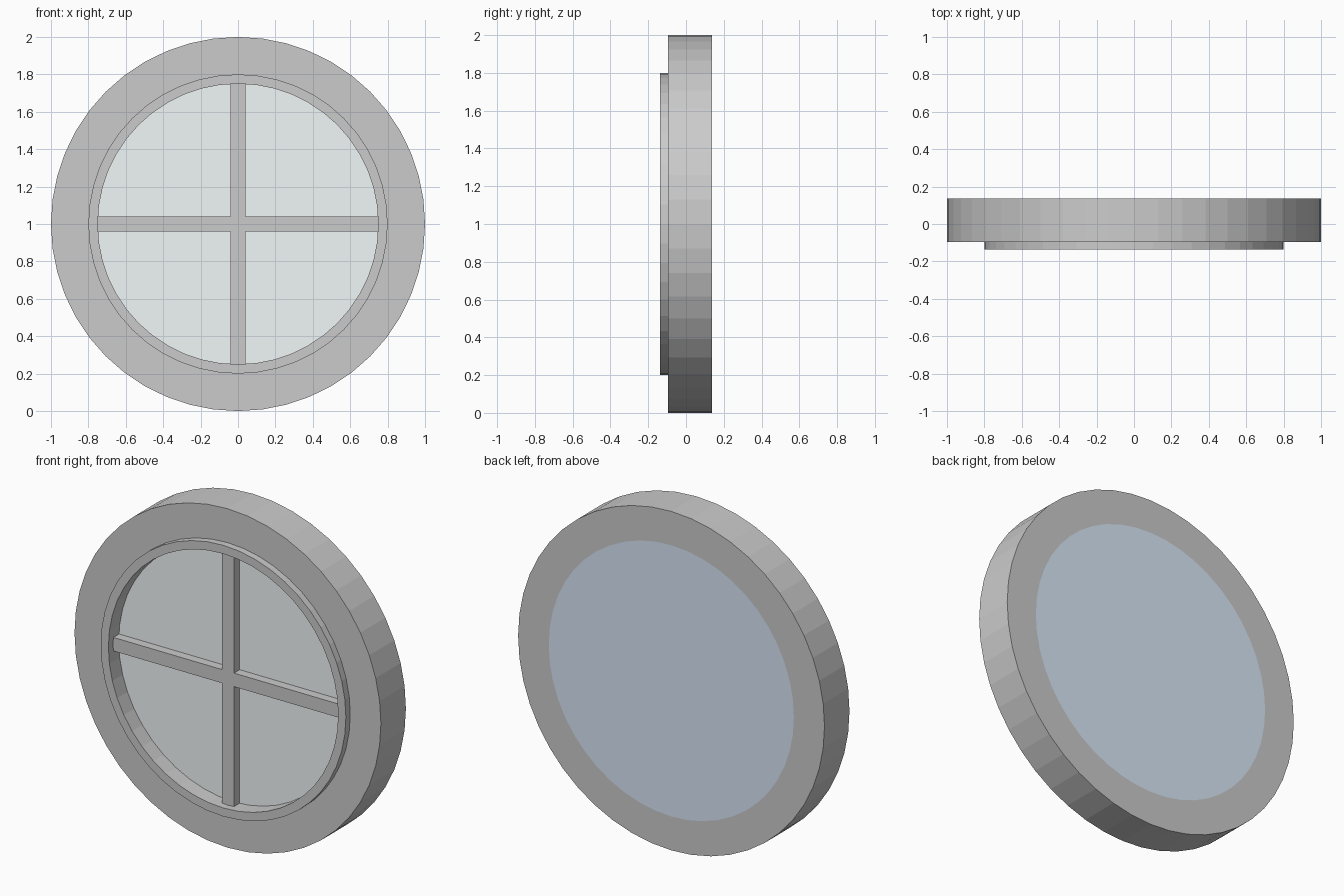
import bpy, bmesh, math

if "Cube" in bpy.data.objects:
    bpy.data.objects.remove(bpy.data.objects["Cube"])

SEGS = 48
CZ = 1.0          # height of the window centre
BACK = 0.137      # rear plane


def finish(name, bm, color=None):
    bmesh.ops.remove_doubles(bm, verts=bm.verts, dist=1e-5)
    bmesh.ops.recalc_face_normals(bm, faces=bm.faces)
    me = bpy.data.meshes.new(name)
    bm.to_mesh(me)
    bm.free()
    ob = bpy.data.objects.new(name, me)
    bpy.context.collection.objects.link(ob)
    ob.location.z = CZ
    if color:
        mat = bpy.data.materials.new(name + "_color")
        mat.diffuse_color = (*color, 1)
        mat.use_nodes = True
        mat.node_tree.nodes["Principled BSDF"].inputs["Base Color"].default_value = mat.diffuse_color
        me.materials.append(mat)
    return ob


def circle(bm, r, y):
    return [bm.verts.new((r * math.cos(2 * math.pi * i / SEGS), y,
                          r * math.sin(2 * math.pi * i / SEGS))) for i in range(SEGS)]


def ring(name, r_in, r_out, y0, y1):
    bm = bmesh.new()
    loops = [circle(bm, r, y) for r, y in
             ((r_in, y0), (r_out, y0), (r_out, y1), (r_in, y1))]
    for k in range(4):
        a, b = loops[k], loops[(k + 1) % 4]
        for i in range(SEGS):
            j = (i + 1) % SEGS
            bm.faces.new((a[i], a[j], b[j], b[i]))
    return finish(name, bm)


def extrude_outline(bm, verts, depth):
    face = bm.faces.new(verts)
    geo = bmesh.ops.extrude_face_region(bm, geom=[face], use_keep_orig=True)["geom"]
    moved = [v for v in geo if isinstance(v, bmesh.types.BMVert)]
    bmesh.ops.translate(bm, verts=moved, vec=(0, depth, 0))


def disc(name, r, y0, y1, color):
    bm = bmesh.new()
    extrude_outline(bm, circle(bm, r, y0), y1 - y0)
    return finish(name, bm, color)


# Outer surround and the raised inner frame
ring("outer_surround", 0.8, 1.0, -0.096, BACK)
ring("inner_frame", 0.75, 0.8, -BACK, -0.02)

# Glazing bars: one plus-shaped outline, extruded back to the glass
w, l = 0.04, 0.76
bm = bmesh.new()
outline = []
for q in range(4):
    c, s = round(math.cos(q * math.pi / 2)), round(math.sin(q * math.pi / 2))
    for x, z in ((l, -w), (l, w), (w, w)):
        outline.append(bm.verts.new((x * c - z * s, -0.094, x * s + z * c)))
extrude_outline(bm, outline, 0.06)
finish("glazing_bars", bm)

# Front pane and the rear panel flush with the surround
disc("glass_pane", 0.75, -0.041, -0.02, (0.88, 0.93, 0.94))
disc("back_panel", 0.8, BACK - 0.02, BACK, (0.70, 0.81, 0.93))
